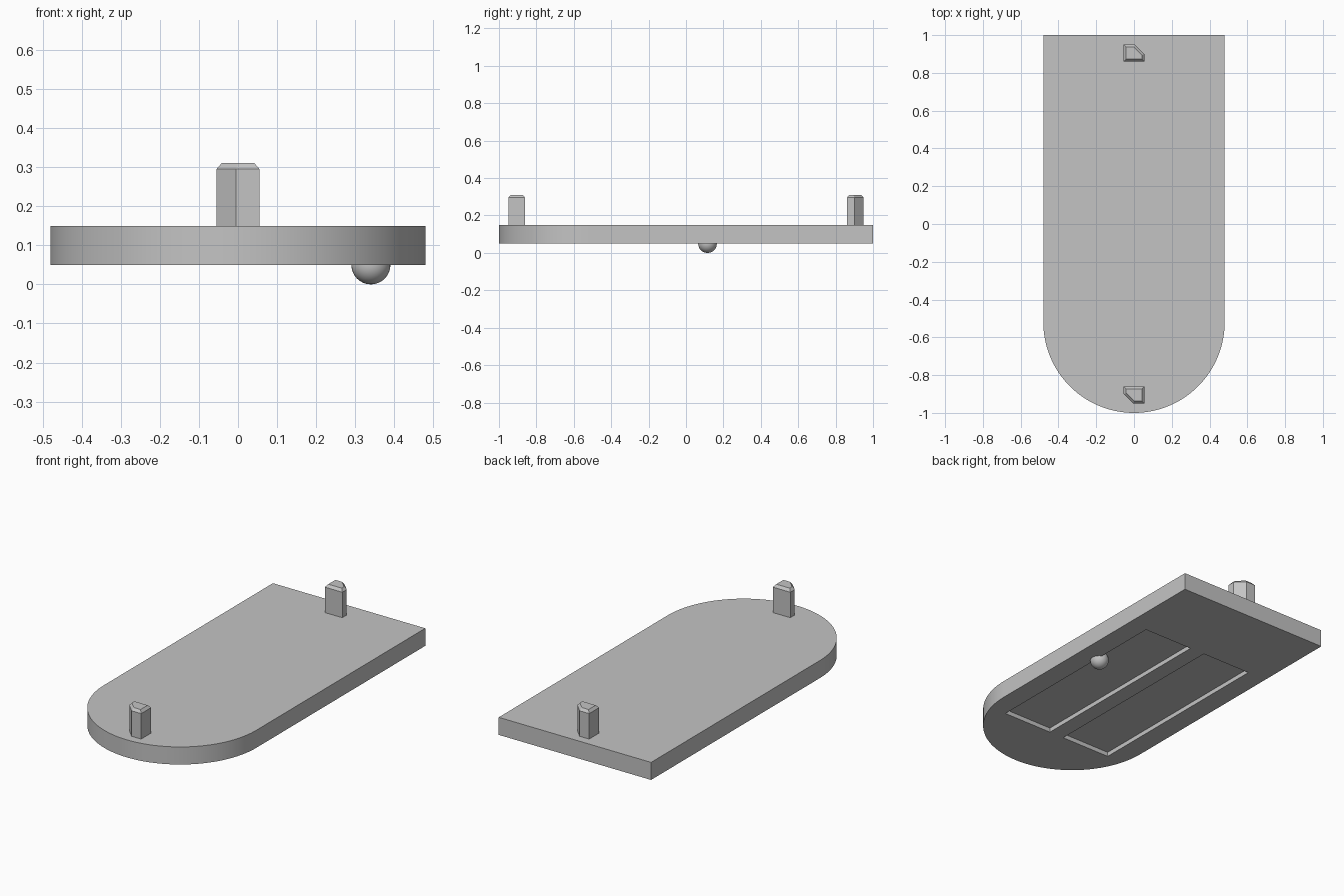
import bpy, bmesh
from math import cos, sin, pi

cube = bpy.data.objects.get("Cube")
if cube:
    bpy.data.objects.remove(cube, do_unlink=True)

grey = bpy.data.materials.new("plain grey")
grey.use_nodes = True
colour = (0.55, 0.55, 0.55, 1)
grey.diffuse_color = colour
grey.node_tree.nodes["Principled BSDF"].inputs["Base Color"].default_value = colour

HALF = 0.48                 # half width and nose radius
BOTTOM, TOP = 0.05, 0.15


def finish(name, bm):
    """Turn a bmesh into a grey object."""
    bmesh.ops.recalc_face_normals(bm, faces=bm.faces)
    mesh = bpy.data.meshes.new(name)
    bm.to_mesh(mesh)
    bm.free()
    mesh.materials.append(grey)
    obj = bpy.data.objects.new(name, mesh)
    bpy.context.collection.objects.link(obj)
    return obj


def loft(name, rings):
    """Join equal rings of points from bottom to top and cap both ends."""
    bm = bmesh.new()
    loops = [[bm.verts.new(p) for p in ring] for ring in rings]
    n = len(loops[0])
    for low, high in zip(loops, loops[1:]):
        for i in range(n):
            j = (i + 1) % n
            bm.faces.new((low[i], low[j], high[j], high[i]))
    bm.faces.new(loops[0])
    bm.faces.new(loops[-1])
    return finish(name, bm)


def prism(name, outline, z0, z1):
    return loft(name, [[(x, y, z) for x, y in outline] for z in (z0, z1)])


def smooth(obj):
    bpy.ops.object.select_all(action="DESELECT")
    obj.select_set(True)
    bpy.context.view_layer.objects.active = obj
    bpy.ops.object.shade_smooth_by_angle(angle=pi / 6)


# Plate with a square back and a half-round front
STEPS = 64
outline = [(HALF, 1), (-HALF, 1)]
for i in range(STEPS + 1):
    a = pi + pi * i / STEPS
    outline.append((HALF * cos(a), HALF - 1 + HALF * sin(a)))
plate = prism("plate", outline, BOTTOM, TOP)

# Two long shallow recesses in the underside
for side in (-1, 1):
    xa, xb = side * 0.047, side * 0.36
    cutter = prism("recess_cutter", [(xa, -0.65), (xb, -0.65), (xb, 0.53), (xa, 0.53)],
                   0, BOTTOM + 0.025)
    cutter.hide_render = True
    bpy.context.view_layer.objects.active = plate
    mod = plate.modifiers.new("recess", "BOOLEAN")
    mod.operation = "DIFFERENCE"
    mod.solver = "EXACT"
    mod.object = cutter
    bpy.ops.object.modifier_apply(modifier=mod.name)
    bpy.data.objects.remove(cutter, do_unlink=True)
smooth(plate)

# Pegs with one clipped corner and a chamfered top; the back one is turned half round
peg = [(-0.005, -0.95), (0.055, -0.95), (0.055, -0.86), (-0.055, -0.86), (-0.055, -0.90)]
peg_top = [(0.0, -0.937), (0.042, -0.937), (0.042, -0.873), (-0.042, -0.873), (-0.042, -0.895)]
for name, turn in (("front_peg", 1), ("back_peg", -1)):
    levels = ((peg, TOP - 0.01), (peg, 0.295), (peg_top, 0.31))
    loft(name, [[(turn * x, turn * y, z) for x, y in ring] for ring, z in levels])

# Round button half sunk into the underside
bm = bmesh.new()
bmesh.ops.create_uvsphere(bm, u_segments=32, v_segments=16, radius=0.05)
bmesh.ops.translate(bm, verts=bm.verts, vec=(0.34, 0.115, BOTTOM))
smooth(finish("button", bm))
